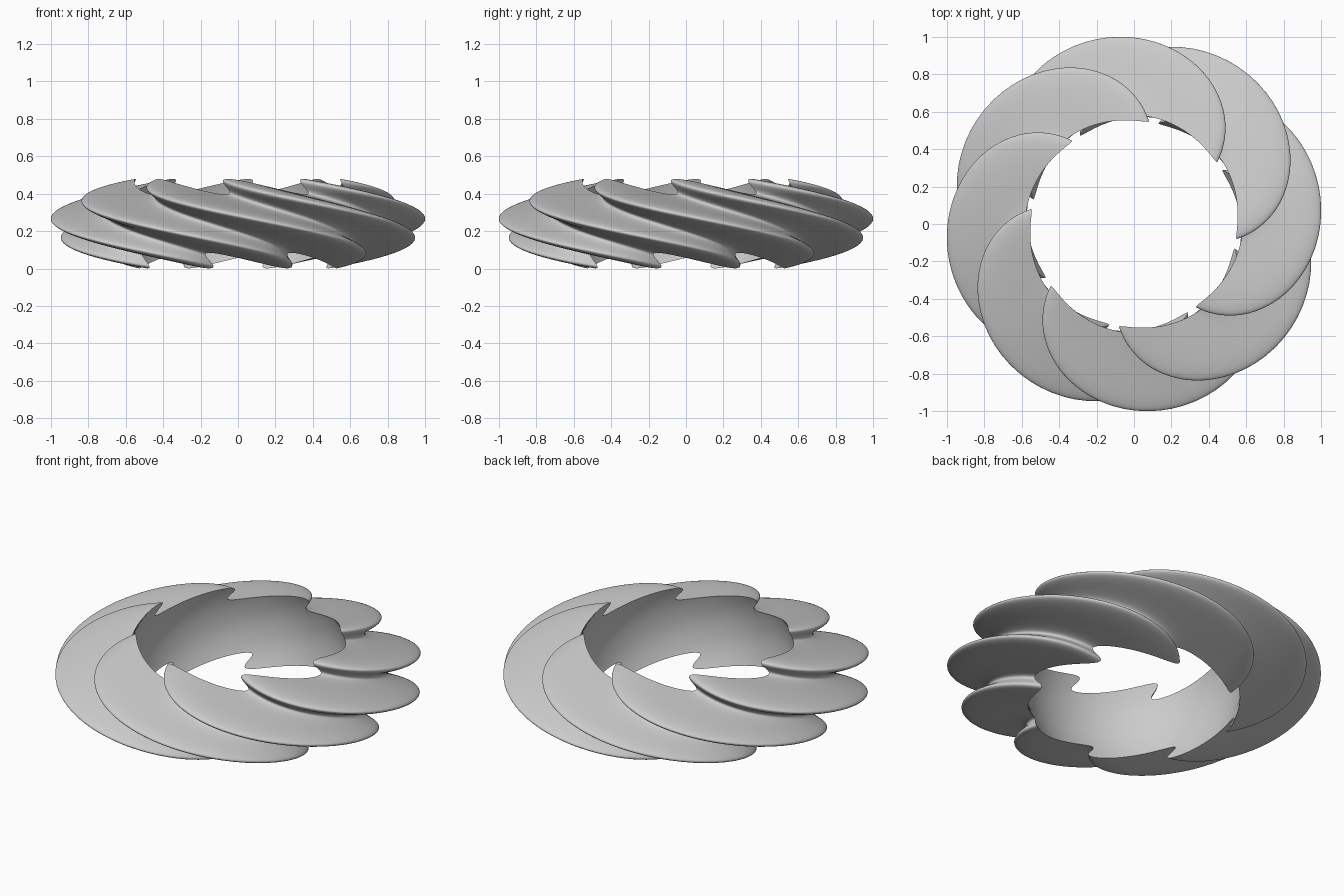
import bpy, bmesh
from math import pi, sin, cos, sqrt, radians

if "Cube" in bpy.data.objects:
    bpy.data.objects.remove(bpy.data.objects["Cube"])

LOBES = 8
COLS = LOBES * 40
OUT_ROWS, IN_ROWS = 56, 20
FLAT = 0.283              # flattening of the fluted globe
HOLE_R = 0.6              # spherical hollow
MID_Z = 0.24
TWIST = radians(260)      # twist per unit of height
PHASE = radians(11.5)
CREST, GROOVE = 1.008, 0.80


def lobe(a):
    """Globe size along the ridges and grooves of the eight lobes."""
    return GROOVE + (CREST - GROOVE) * (1 + cos(LOBES * a)) / 2


def column(a):
    """Closed loop of points: outer ridge upwards, spherical inner wall back down."""
    f = lobe(a)
    lim = sqrt((f * f - HOLE_R ** 2) / (1 / FLAT ** 2 - 1))
    pts = []
    for i in range(OUT_ROWS + 1):
        z = lim * sin(pi * (i / OUT_ROWS - 0.5))
        pts.append((sqrt(f * f - (z / FLAT) ** 2), z))
    for i in range(1, IN_ROWS):
        z = lim * (1 - 2 * i / IN_ROWS)
        pts.append((sqrt(HOLE_R ** 2 - z * z), z))
    return [(r * cos(a + PHASE - TWIST * z), r * sin(a + PHASE - TWIST * z), z + MID_Z)
            for r, z in pts]


# Twisted fluted ring
bm = bmesh.new()
loops = [[bm.verts.new(p) for p in column(2 * pi * c / COLS)] for c in range(COLS)]
n = len(loops[0])
for c in range(COLS):
    a, b = loops[c], loops[(c + 1) % COLS]
    for i in range(n):
        j = (i + 1) % n
        bm.faces.new((a[i], b[i], b[j], a[j]))
bmesh.ops.recalc_face_normals(bm, faces=bm.faces)
mesh = bpy.data.meshes.new("twisted_ring")
bm.to_mesh(mesh)
bm.free()
ring = bpy.data.objects.new("twisted_ring", mesh)
bpy.context.collection.objects.link(ring)

# Smooth ridges, crisp inner rim
bpy.context.view_layer.objects.active = ring
ring.select_set(True)
bpy.ops.object.shade_smooth_by_angle(angle=radians(40))
